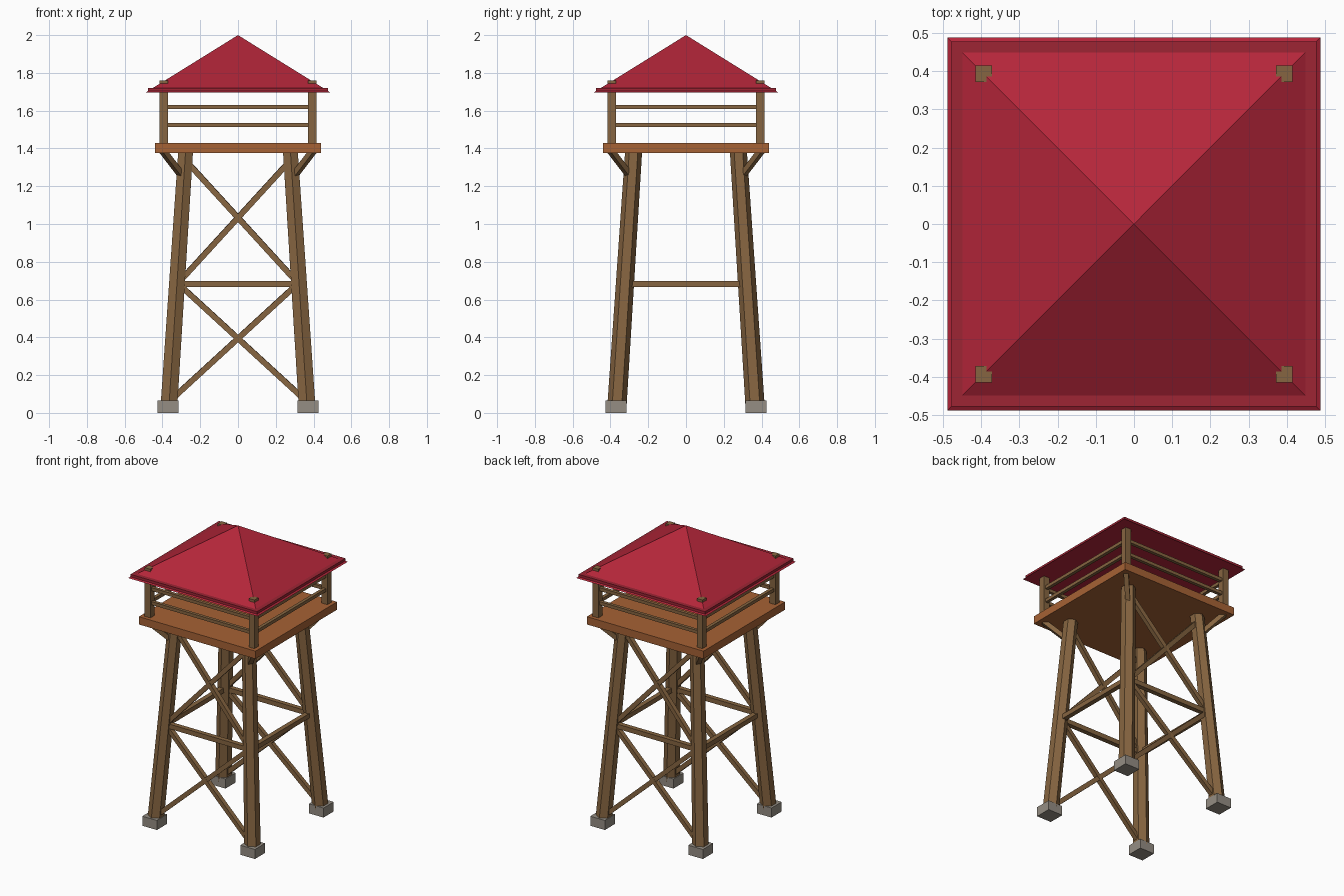
import bpy
from math import pi, sqrt
from mathutils import Vector

old = bpy.data.objects.get("Cube")
if old:
    bpy.data.objects.remove(old, do_unlink=True)


def material(name, rgb):
    m = bpy.data.materials.new(name)
    m.use_nodes = True
    col = (*rgb, 1.0)
    m.diffuse_color = col
    m.node_tree.nodes["Principled BSDF"].inputs["Base Color"].default_value = col
    return m


WOOD = material("weathered wood", (0.24, 0.13, 0.052))
DECK = material("orange wood", (0.38, 0.122, 0.035))
ROOF = material("red roof", (0.46, 0.019, 0.042))
RIM = material("dark red trim", (0.34, 0.018, 0.034))
STONE = material("grey stone", (0.30, 0.27, 0.23))


def finish(name, mat):
    ob = bpy.context.object
    ob.name = name
    ob.data.name = name
    ob.data.materials.append(mat)
    return ob


def box(name, centre, size, mat):
    bpy.ops.mesh.primitive_cube_add(size=1, location=centre)
    bpy.context.object.scale = size
    return finish(name, mat)


def bar(name, a, b, width, mat=WOOD):
    """Square timber running from a to b."""
    a, b = Vector(a), Vector(b)
    ob = box(name, (a + b) / 2, (width, width, (b - a).length), mat)
    ob.rotation_euler = (b - a).to_track_quat('Z', 'Y').to_euler()
    return ob


def splay(z):
    """Distance of a leg's axis from the centre planes at height z."""
    return 0.368 - 0.0655 * z


DECK_BOTTOM, DECK_TOP = 1.375, 1.428
POST, MID = 0.393, 0.683
CORNERS = [(sx, sy) for sx in (-1, 1) for sy in (-1, 1)]

for sx, sy in CORNERS:
    # stone footing
    box("footing", (sx * 0.37, sy * 0.37, 0.0325), (0.11, 0.11, 0.065), STONE)

    # six-sided leaning leg
    lo, hi = (Vector((sx * splay(z), sy * splay(z), z)) for z in (0.03, 1.385))
    bpy.ops.mesh.primitive_cone_add(vertices=6, radius1=0.051, radius2=0.045,
                                    depth=(hi - lo).length, location=(lo + hi) / 2)
    axis = (hi - lo).normalized()
    bpy.context.object.rotation_euler = Vector((0, 0, 1)).rotation_difference(axis).to_euler()
    finish("leg", WOOD)

    # diagonal knee brace under the deck corner
    bar("knee_brace", (sx * 0.285, sy * 0.285, 1.24),
        (sx * 0.40, sy * 0.40, 1.39), 0.03)

    # corner post passing through the roof
    box("corner_post", (sx * POST, sy * POST, (DECK_TOP + 1.76) / 2),
        (0.043, 0.043, 1.76 - DECK_TOP), WOOD)

for s in (-1, 1):
    # horizontal ties on all four sides
    m = splay(MID)
    bar("tie_beam", (-m, s * m, MID), (m, s * m, MID), 0.032)
    bar("tie_beam", (s * m, -m, MID), (s * m, m, MID), 0.032)

    # crossed braces on the front and back
    for z0, z1 in ((0.06, 0.69), (0.68, 1.34)):
        for d in (-1, 1):
            bar("cross_brace", (d * splay(z0), s * splay(z0), z0),
                (-d * splay(z1), s * splay(z1), z1), 0.03)

    # guard rails
    for z in (1.525, 1.62):
        bar("guard_rail", (-POST, s * POST, z), (POST, s * POST, z), 0.022)
        bar("guard_rail", (s * POST, -POST, z), (s * POST, POST, z), 0.022)

# deck
box("deck", (0, 0, (DECK_BOTTOM + DECK_TOP) / 2),
    (0.88, 0.88, DECK_TOP - DECK_BOTTOM), DECK)

# pyramid roof with a trim slab around its eaves
EAVE, BASE = 0.488, 1.697
bpy.ops.mesh.primitive_cone_add(vertices=4, radius1=EAVE * sqrt(2), radius2=0,
                                depth=2 - BASE, location=(0, 0, (2 + BASE) / 2),
                                rotation=(0, 0, pi / 4))
finish("roof", ROOF)
box("roof_trim", (0, 0, 1.711), (0.954, 0.954, 0.02), RIM)
